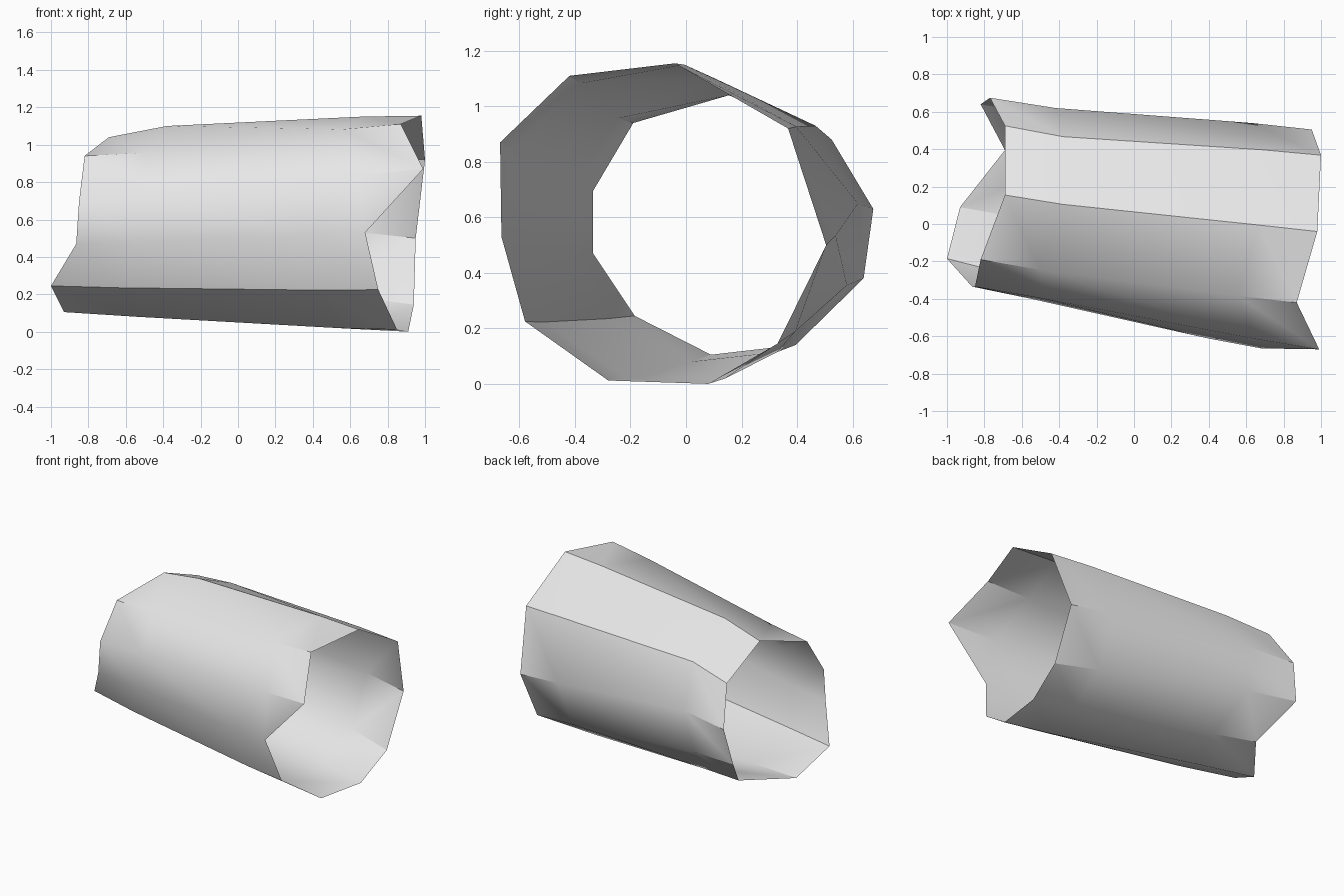
import bpy
import bmesh
import math
from mathutils import Vector

if "Cube" in bpy.data.objects:
    bpy.data.objects.remove(bpy.data.objects["Cube"], do_unlink=True)

# Ragged rim at the left, narrower end; points run from the top round the front
narrow_rim = [
    (-0.69, 0.155, 1.04), (-0.82, -0.19, 0.94), (-0.85, -0.335, 0.695),
    (-0.865, -0.335, 0.47), (-1.0, -0.185, 0.245), (-0.93, 0.09, 0.105),
    (-0.69, 0.395, 0.14), (-0.82, 0.64, 0.38), (-0.77, 0.675, 0.63),
    (-0.69, 0.525, 0.88)]
# Ring just inside the narrow end, where the wall bends
bend_ring = [
    (-0.38, 0.105, 1.10), (-0.50, -0.245, 0.957), (-0.48, -0.40, 0.73),
    (-0.55, -0.40, 0.48), (-0.63, -0.28, 0.235), (-0.54, 0.02, 0.08),
    (-0.38, 0.33, 0.115), (-0.47, 0.58, 0.355), (-0.42, 0.62, 0.65),
    (-0.38, 0.467, 0.93)]
# Ragged rim at the right, wider end
wide_rim = [
    (0.98, -0.04, 1.155), (0.87, -0.42, 1.11), (0.99, -0.67, 0.87),
    (0.68, -0.665, 0.53), (0.75, -0.58, 0.225), (0.85, -0.28, 0.012),
    (0.91, 0.08, 0.0), (0.94, 0.33, 0.145), (0.95, 0.505, 0.50),
    (1.0, 0.368, 0.92)]


def swollen_ring(start, end, t, swell):
    """Blend two rings and push the result slightly outwards."""
    points = [Vector(a).lerp(Vector(b), t) for a, b in zip(start, end)]
    centre = sum(points, Vector()) / len(points)
    ring = []
    for p in points:
        out = Vector((0, p.y - centre.y, p.z - centre.z)).normalized()
        ring.append(p + out * swell)
    return ring


rings = [narrow_rim, bend_ring,
         swollen_ring(bend_ring, wide_rim, 0.77, 0.008), wide_rim]

# Open thin-walled tube, bridged ring to ring with diagonal folds
bm = bmesh.new()
loops = [[bm.verts.new(p) for p in ring] for ring in rings]
for a, b in zip(loops, loops[1:]):
    for i in range(len(a)):
        j = (i + 1) % len(a)
        bm.faces.new((a[i], a[j], b[j]))
        bm.faces.new((a[i], b[j], b[i]))
mesh = bpy.data.meshes.new("hollow_trunk")
bm.to_mesh(mesh)
bm.free()

trunk = bpy.data.objects.new("hollow_trunk", mesh)
bpy.context.collection.objects.link(trunk)

# Plain light grey
grey = bpy.data.materials.new("light_grey")
grey.use_nodes = True
grey.diffuse_color = (0.8, 0.8, 0.8, 1)
grey.node_tree.nodes["Principled BSDF"].inputs["Base Color"].default_value = (0.8, 0.8, 0.8, 1)
mesh.materials.append(grey)

# Soft folds with the strong edges kept crisp
bpy.ops.object.select_all(action='DESELECT')
trunk.select_set(True)
bpy.context.view_layer.objects.active = trunk
bpy.ops.object.shade_smooth_by_angle(angle=math.radians(30))
